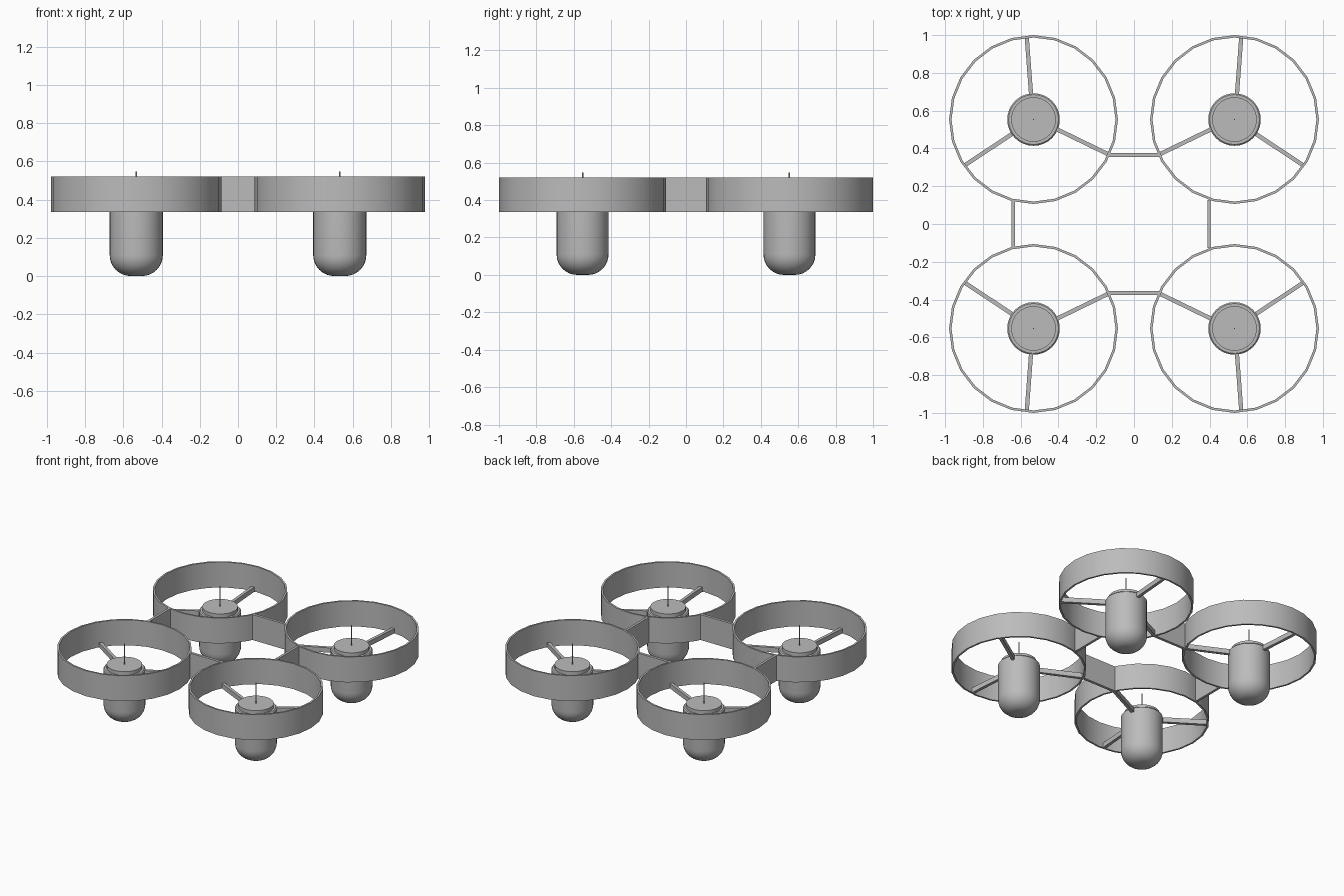
import bpy, bmesh, math
from mathutils import Vector

if "Cube" in bpy.data.objects:
    bpy.data.objects.remove(bpy.data.objects["Cube"])

CX, CY = 0.532, 0.553        # rotor centre offsets
Z0, Z1 = 0.335, 0.521        # bottom and top of the guard rings

grey = bpy.data.materials.new("grey")
grey.diffuse_color = (0.5, 0.5, 0.5, 1)
grey.use_nodes = True
grey.node_tree.nodes["Principled BSDF"].inputs["Base Color"].default_value = grey.diffuse_color


def finish(bm, name, smooth=False):
    bmesh.ops.recalc_face_normals(bm, faces=bm.faces)
    mesh = bpy.data.meshes.new(name)
    bm.to_mesh(mesh)
    bm.free()
    mesh.materials.append(grey)
    obj = bpy.data.objects.new(name, mesh)
    bpy.context.collection.objects.link(obj)
    if smooth:
        bpy.ops.object.select_all(action='DESELECT')
        obj.select_set(True)
        bpy.context.view_layer.objects.active = obj
        bpy.ops.object.shade_smooth_by_angle(angle=math.radians(35))
    return obj


def lathe(name, profile, centre, sides, closed=False):
    """Revolve (radius, height) points around a vertical axis."""
    bm = bmesh.new()
    verts = [bm.verts.new((r, 0, z)) for r, z in profile]
    pairs = list(zip(verts, verts[1:]))
    if closed:
        pairs.append((verts[-1], verts[0]))
    edges = [bm.edges.new(p) for p in pairs]
    bmesh.ops.spin(bm, geom=verts + edges, cent=(0, 0, 0), axis=(0, 0, 1),
                   angle=math.tau, steps=sides, use_merge=True)
    bmesh.ops.remove_doubles(bm, verts=bm.verts, dist=1e-4)
    bmesh.ops.translate(bm, verts=bm.verts, vec=(*centre, 0))
    return finish(bm, name, True)


def bar(name, a, b, width, low, high):
    """Upright rectangular bar between two plan points."""
    a, b = Vector(a), Vector(b)
    d = (b - a).normalized()
    side = Vector((-d.y, d.x)) * width / 2
    bm = bmesh.new()
    base = bm.faces.new([bm.verts.new((*p, low))
                         for p in (a + side, a - side, b - side, b + side)])
    top = bmesh.ops.extrude_face_region(bm, geom=[base])["geom"]
    bmesh.ops.translate(bm, vec=(0, 0, high - low),
                        verts=[v for v in top if isinstance(v, bmesh.types.BMVert)])
    return finish(bm, name)


# motor pod profile: rounded bottom, straight wall, stepped cap
R, F = 0.139, 0.11
pod = [(0, 0)]
pod += [(R - F + F * math.sin(t), F - F * math.cos(t))
        for t in (i * math.pi / 16 for i in range(9))]
pod += [(R, 0.365), (0.132, 0.372), (0.118, 0.372), (0.118, 0.398), (0, 0.398)]
pin = [(0, 0.39), (0.004, 0.39), (0.004, 0.547), (0, 0.547)]
ring = [(0.434, Z0), (0.447, Z0), (0.447, Z1), (0.434, Z1)]

# spokes as start and end offsets from the rotor centre (x outwards, y outwards)
spokes = [((0.012, 0.12), (0.036, 0.439)),
          ((0.115, -0.077), (0.360, -0.240)),
          ((-0.11, -0.045), (-0.396, -0.184))]

for sx, xn in ((-1, "left"), (1, "right")):
    for sy, yn in ((-1, "front"), (1, "back")):
        c = (sx * CX, sy * CY)
        tag = f"{yn}_{xn}"
        lathe(f"guard_ring_{tag}", ring, c, 24, closed=True)
        lathe(f"motor_pod_{tag}", pod, c, 32)
        lathe(f"shaft_pin_{tag}", pin, c, 8)
        for i, ends in enumerate(spokes):
            a, b = [(c[0] + sx * x, c[1] + sy * y) for x, y in ends]
            bar(f"spoke_{tag}_{i + 1}", a, b, 0.022, Z0, 0.37)

# full-height plates joining the rings
for s, n in ((-1, "front"), (1, "back")):
    bar(f"cross_link_{n}", (-0.135, s * 0.366), (0.135, s * 0.366), 0.02, Z0, Z1)
for x, n in ((-0.64, "left"), (0.397, "right")):
    bar(f"side_link_{n}", (x, -0.126), (x, 0.126), 0.018, Z0, Z1)
